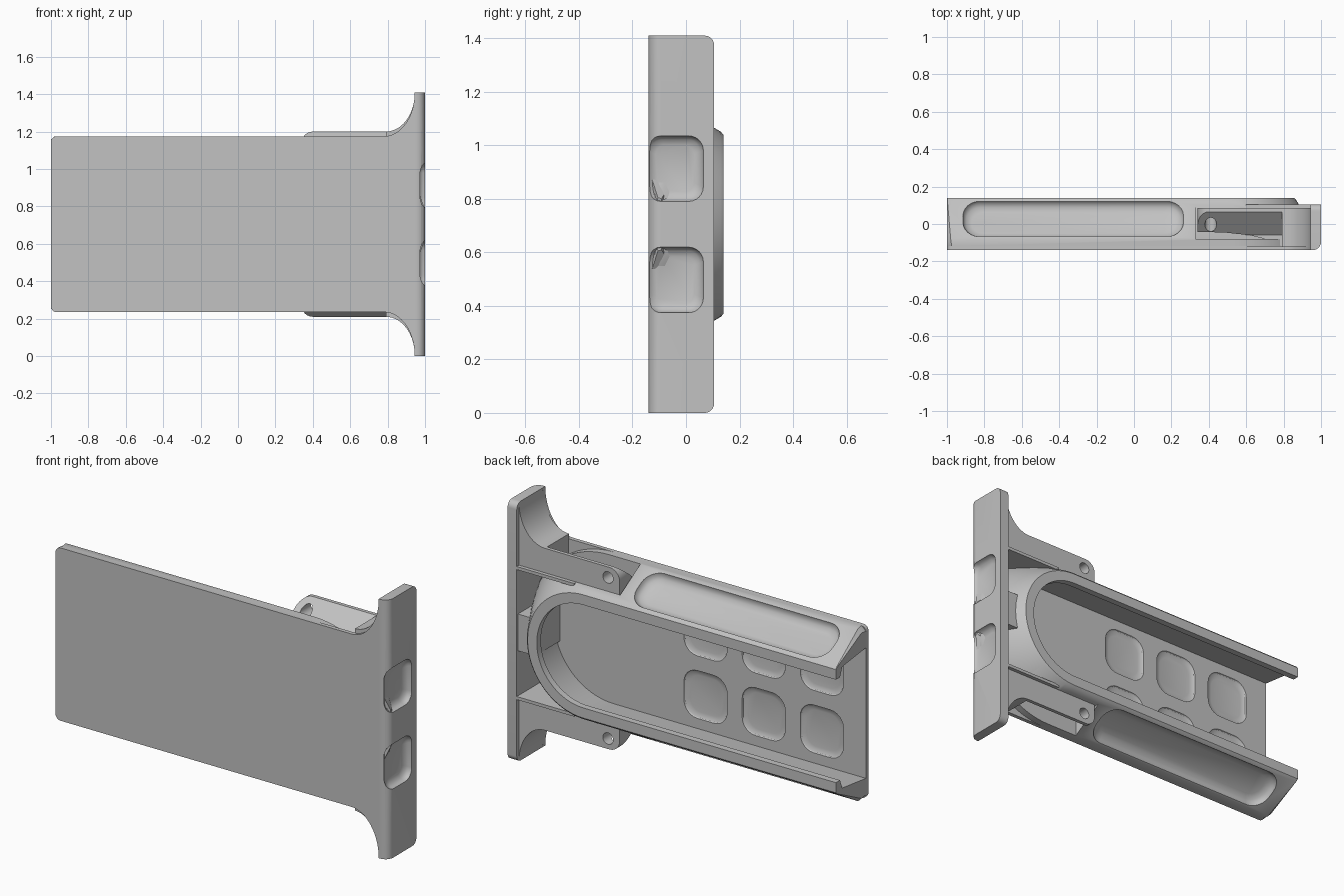
import bpy, bmesh
from math import sin, cos, pi, radians
from mathutils import Vector

if "Cube" in bpy.data.objects:
    bpy.data.objects.remove(bpy.data.objects["Cube"])

MID = 0.705          # height of the long centre line
FRONT, FLOOR, BACK = -0.14, -0.118, 0.14
ARC_X = 0.52         # centre of the rounded end
HALF = 0.47          # half height of the plate

grey = bpy.data.materials.new("plain grey")
grey.use_nodes = True
grey.diffuse_color = (0.54, 0.54, 0.54, 1)
grey.node_tree.nodes["Principled BSDF"].inputs["Base Color"].default_value = grey.diffuse_color


def loft(name, rings):
    """Closed solid through rings that have equal point counts."""
    bm = bmesh.new()
    loops = [[bm.verts.new(p) for p in ring] for ring in rings]
    for a, b in zip(loops, loops[1:]):
        for i in range(len(a)):
            j = (i + 1) % len(a)
            bm.faces.new((a[i], a[j], b[j], b[i]))
    bm.faces.new(loops[0])
    bm.faces.new(loops[-1])
    bmesh.ops.recalc_face_normals(bm, faces=bm.faces)
    mesh = bpy.data.meshes.new(name)
    bm.to_mesh(mesh)
    bm.free()
    mesh.materials.append(grey)
    ob = bpy.data.objects.new(name, mesh)
    bpy.context.collection.objects.link(ob)
    return ob


def xz(y, pts):
    return [Vector((x, y, z)) for x, z in pts]


def slab(name, pts, y0, y1):
    return loft(name, [xz(y0, pts), xz(y1, pts)])


def box(name, x0, x1, y0, y1, z0, z1):
    return slab(name, [(x0, z0), (x1, z0), (x1, z1), (x0, z1)], y0, y1)


def activate(ob):
    bpy.ops.object.select_all(action="DESELECT")
    bpy.context.view_layer.objects.active = ob
    ob.select_set(True)


def cut(ob, cutter):
    mod = ob.modifiers.new("cut", "BOOLEAN")
    mod.operation = "DIFFERENCE"
    mod.solver = "EXACT"
    mod.object = cutter
    activate(ob)
    bpy.ops.object.modifier_apply(modifier=mod.name)
    bpy.data.objects.remove(cutter)


def arc(cx, cy, rx, ry, a0, a1, n=10):
    angles = [radians(a0 + (a1 - a0) * i / n) for i in range(n + 1)]
    return [(cx + rx * cos(a), cy + ry * sin(a)) for a in angles]


def rounded(w, h, r):
    pts = []
    for k, (sx, sy) in enumerate([(1, 1), (-1, 1), (-1, -1), (1, -1)]):
        pts += arc(sx * (w / 2 - r), sy * (h / 2 - r), r, r, 90 * k, 90 * k + 90, 6)
    return pts


def dish(centre, u, v, n, w, h, r, depth, inset):
    """Cutter for a soft rounded recess; n points out of the surface."""
    rings = []
    for off, k in [(0.05, 0), (0, 0), (-0.4 * depth, 0.1), (-0.75 * depth, 0.4), (-depth, 1)]:
        d = inset * k
        ring = rounded(w - 2 * d, h - 2 * d, max(r - d * 0.6, 0.01))
        rings.append([centre + u * a + v * b + n * off for a, b in ring])
    return loft("recess_cutter", rings)


def u_shape(y, half, left=-1.0, corner=0.002):
    start = [(left, MID - half + corner), (left + corner, MID - half)]
    end = [(x, 2 * MID - z) for x, z in reversed(start)]
    return xz(y, start + arc(ARC_X, MID, half, half, -90, 90, 40) + end)


X, Y, Z = Vector((1, 0, 0)), Vector((0, 1, 0)), Vector((0, 0, 1))

# Thin front plate with flared corners
upper = [(0.95, MID + 0.705)] + arc(0.78, MID + 0.705, 0.165, 0.235, 0, -90, 16)
upper += arc(-0.97, MID + HALF - 0.03, 0.03, 0.03, 90, 180, 5)
lower = [(x, 2 * MID - z) for x, z in reversed(upper)]
plate = slab("front_plate", upper + lower, FRONT, FLOOR)
for x in (-0.735, -0.385, -0.035):
    for s in (-1, 1):
        cut(plate, dish(Vector((x, FLOOR, MID + s * 0.17)), X, Z, Y, 0.26, 0.26, 0.08, 0.014, 0.03))

# Sloped U rail with an overhanging lip around the open pocket
rail = loft("u_rail", [u_shape(FLOOR, HALF, corner=0.025), u_shape(-0.08, HALF, corner=0.02),
                       u_shape(0.13, 0.346), u_shape(BACK, 0.335)])
cut(rail, loft("pocket_cutter", [u_shape(-0.2, 0.355, -1.2), u_shape(FLOOR, 0.355, -1.2),
                                 u_shape(0.085, 0.33, -1.2), u_shape(0.105, 0.28, -1.2),
                                 u_shape(0.2, 0.28, -1.2)]))
for s in (-1, 1):
    slope = Vector((0, 0.215, -0.13 * s)).normalized()
    normal = Vector((0, 0.13, 0.215 * s)).normalized()
    cut(rail, dish(Vector((-0.325, 0.027, MID + s * 0.408)), X, slope, normal,
                   1.18, 0.22, 0.09, 0.042, 0.045))
    z0, z1 = sorted((MID + s * 0.362, MID + s * 0.6))
    cut(rail, box("notch_cutter", 0.33, 1.2, -0.08, 0.3, z0, z1))

# End flange with rounded back corners and front edge
flange = box("end_flange", 0.945, 1, FRONT, 0.105, 0, 2 * MID)
bm = bmesh.new()
bm.from_mesh(flange.data)
back_edges = [e for e in bm.edges
              if all(v.co.y > 0 for v in e.verts) and abs(e.verts[0].co.x - e.verts[1].co.x) > 0.01]
bmesh.ops.bevel(bm, geom=back_edges, offset=0.035, segments=6, profile=0.5, affect="EDGES")
front_edge = [e for e in bm.edges if all(v.co.y < -0.1 and v.co.x > 0.99 for v in e.verts)]
bmesh.ops.bevel(bm, geom=front_edge, offset=0.045, segments=6, profile=0.5, affect="EDGES")
bm.to_mesh(flange.data)
bm.free()
for s, side in ((1, "upper"), (-1, "lower")):
    cut(flange, dish(Vector((1, -0.042, MID + s * 0.208)), Y, Z, X, 0.214, 0.245, 0.055, 0.037, 0.035))
    # Small sloped nub in the inner front corner of each finger recess
    base = [(-0.134, 0.19), (-0.07, 0.13), (-0.08, 0.08), (-0.125, 0.08)]
    tip = [(-0.105, 0.1), (-0.092, 0.095), (-0.092, 0.08), (-0.108, 0.08)]
    loft(side + "_recess_nub", [[Vector((x, y, MID + s * h)) for y, h in ring]
                                for x, ring in ((0.96, base), (0.992, tip))])

    # Rib joining the rounded end to the flange
    z0, z1 = sorted((MID + s * 0.345, MID + s * 0.362))
    box(side + "_rib", 0.6, 0.95, FLOOR - 0.01, 0.105, z0, z1)

    # Side arm: flared bar with a swept front, a sloped face and a pin hole
    outline = [(0.34, 0.362), (0.95, 0.362), (0.95, 0.7)]
    outline += arc(0.79, 0.7, 0.155, 0.205, 0, -90, 14)
    outline += arc(0.4, 0.435, 0.06, 0.06, 90, 180, 6)
    arm = slab(side + "_arm", [(x, MID + s * h) for x, h in outline], FLOOR - 0.004, 0.085)
    sweep = [(0.2, -0.2), (0.8, -0.2), (0.79, -0.12), (0.72, -0.085), (0.62, -0.06),
             (0.48, -0.045), (0.2, -0.04)]
    cut(arm, loft("sweep_cutter", [[Vector((x, y, z)) for x, y in sweep] for z in (-1, 3)]))
    wedge = [(-0.3, 0.39), (-0.06, 0.39), (0.065, 0.495), (0.065, 0.8), (-0.3, 0.8)]
    cut(arm, loft("slope_cutter", [[Vector((x, y, MID + s * h)) for y, h in wedge]
                                   for x in (0.2, 0.79)]))
    cut(arm, slab("hole_cutter", arc(0.41, MID + s * 0.438, 0.031, 0.031, 0, 345, 23), -0.3, 0.3))

# Block between the rounded end and the flange
box("centre_block", 0.84, 0.95, FLOOR - 0.01, 0.095, MID - 0.1, MID + 0.1)

for ob in list(bpy.context.scene.objects):
    if ob.type == "MESH":
        activate(ob)
        bpy.ops.object.shade_smooth_by_angle(angle=radians(32))
